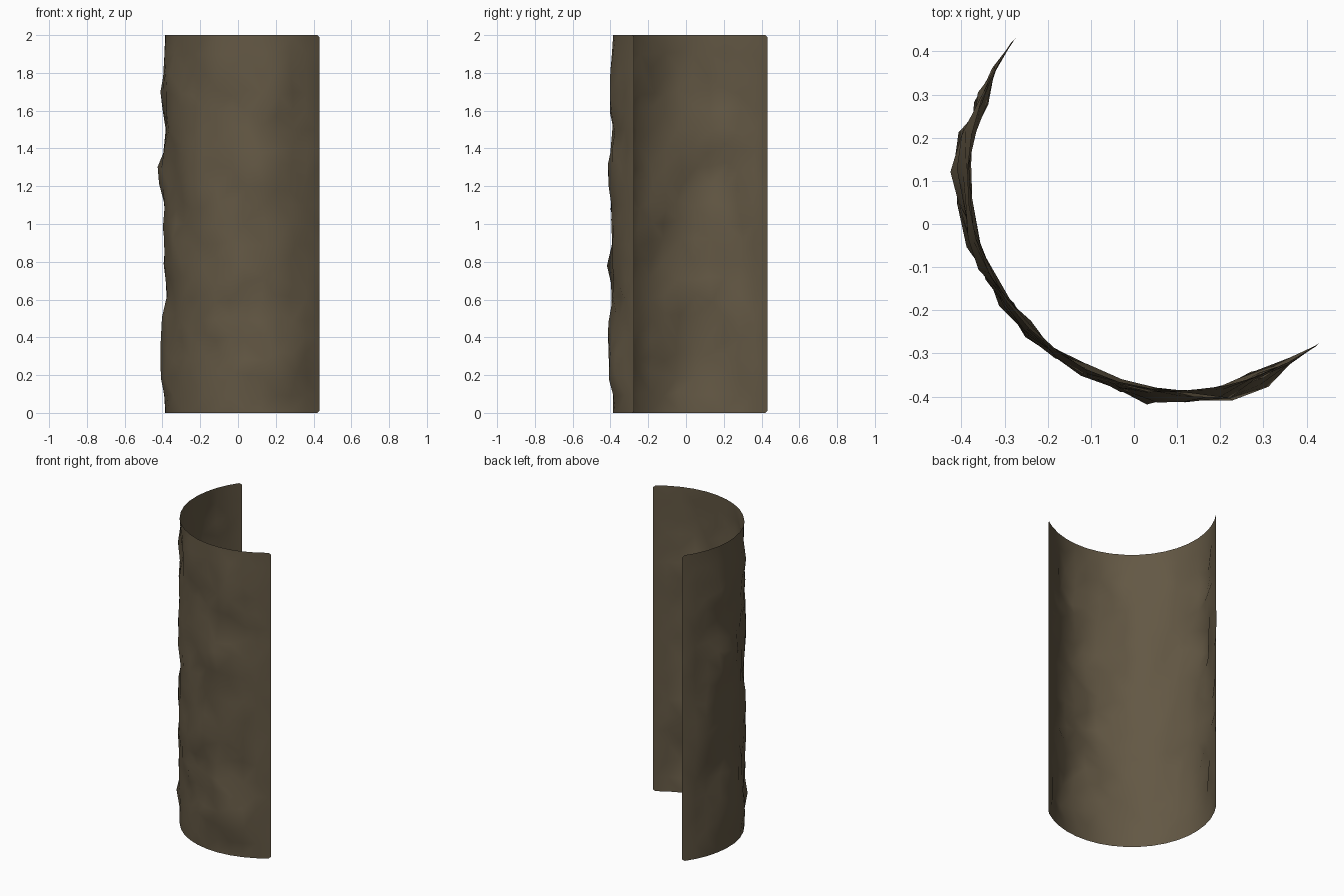
import bpy, bmesh, math, random
from mathutils import Vector, noise

if "Cube" in bpy.data.objects:
    bpy.data.objects.remove(bpy.data.objects["Cube"])

random.seed(4)
COLS, ROWS = 18, 20
CENTRE = 0.10
HALF = math.radians(86.5)
MID = math.radians(225)
# bulges seen on the outlines: angle in degrees, height, size
BULGES = [(171, 1.27, 0.035), (192, 0.18, 0.035), (188, 0.46, 0.025), (172, 1.68, 0.025),
          (262, 1.33, 0.03), (286, 0.27, 0.03), (262, 0.85, 0.025), (280, 1.77, 0.025)]


def stations(n, rim):
    """Even steps from 0 to 1 with one narrow step at each end."""
    return [0, rim] + [k / n for k in range(1, n)] + [1 - rim, 1]


def bulge(a, z):
    """Sum of the broad bulges at this angle and height."""
    deg = math.degrees(a)
    return sum(h * math.exp(-((deg - b) / 10) ** 2 - ((z - c) / 0.12) ** 2)
               for b, c, h in BULGES)


us, vs = stations(COLS, 0.01), stations(ROWS, 0.006)
bm = bmesh.new()
grid = []
for v in vs:
    row = []
    for u in us:
        s = 2 * u - 1
        # curved sheet, slightly wider towards the two long edges
        a = MID + HALF * s
        r = 0.485 + 0.015 * s ** 4
        z = 2 * v
        # bark-like lumps fading out at the rim
        fade = min(1, 10 * u, 10 * (1 - u)) * min(1, 10 * v, 10 * (1 - v))
        if 0 < u < 1 and 0 < v < 1:
            lump = noise.noise(Vector((a * 2.4, z * 2.4, 3.1)))
            d = 0.024 * lump + 0.011 * random.uniform(-1, 1) + 0.003 + bulge(a, z)
            r += fade * max(-0.035, min(0.046, d))
            a += fade * random.uniform(-0.03, 0.03)
            z += fade * random.uniform(-0.025, 0.025)
        # small rounded corners
        if u in (0, 1) and v in (0, 1):
            a -= 0.012 * s
            z += 0.007 if v == 0 else -0.007
        row.append(bm.verts.new((CENTRE + r * math.cos(a),
                                 CENTRE + r * math.sin(a), z)))
    grid.append(row)

for lo, hi in zip(grid, grid[1:]):
    for i in range(len(us) - 1):
        f = bm.faces.new((lo[i], lo[i + 1], hi[i + 1], hi[i]))
        f.smooth = True
bmesh.ops.triangulate(bm, faces=bm.faces[:])

mesh = bpy.data.meshes.new("bark_sheet")
bm.to_mesh(mesh)
bm.free()
bark = bpy.data.objects.new("bark_sheet", mesh)
bpy.context.collection.objects.link(bark)

# dark brown bark
mat = bpy.data.materials.new("bark_brown")
mat.diffuse_color = (0.125, 0.097, 0.058, 1)
mat.use_nodes = True
mat.node_tree.nodes["Principled BSDF"].inputs["Base Color"].default_value = mat.diffuse_color
mesh.materials.append(mat)
